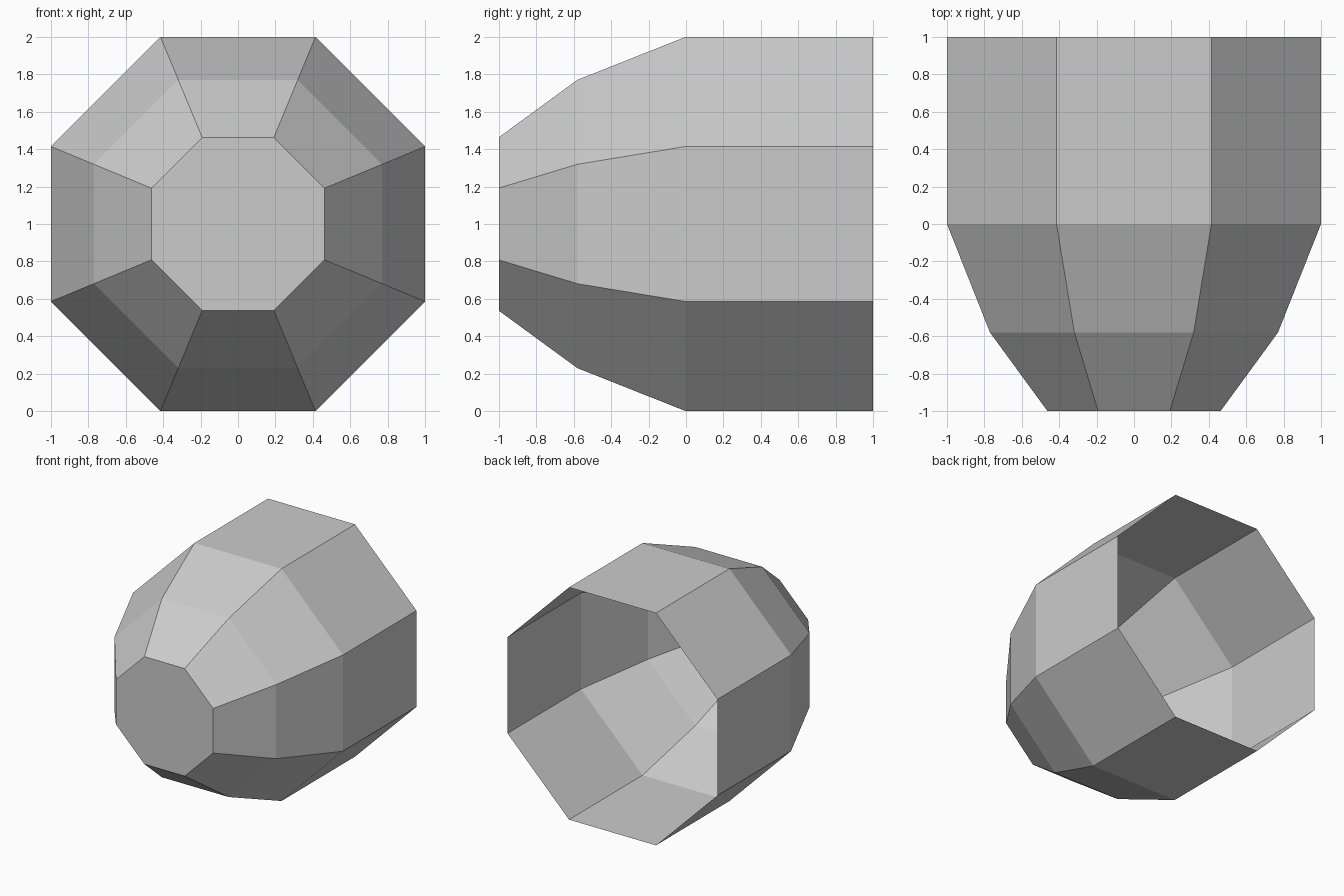
import bpy, bmesh, math

if "Cube" in bpy.data.objects:
    bpy.data.objects.remove(bpy.data.objects["Cube"])

# One flat grey for the whole shell
grey = bpy.data.materials.new("light grey")
grey.diffuse_color = (0.6, 0.6, 0.6, 1)
grey.use_nodes = True
grey.node_tree.nodes["Principled BSDF"].inputs["Base Color"].default_value = grey.diffuse_color

SIDES = 8
# (y, distance from axis to flat side), from nose to open back
RINGS = [(-1.0, 0.463), (-0.58, 0.77), (0.0, 1.0), (1.0, 1.0)]

bm = bmesh.new()


def octagon(y, apothem):
    r = apothem / math.cos(math.pi / SIDES)
    angles = [(i + 0.5) * 2 * math.pi / SIDES for i in range(SIDES)]
    return [bm.verts.new((r * math.cos(a), y, 1 + r * math.sin(a))) for a in angles]


# Tapered walls, open at the back
loops = [octagon(y, a) for y, a in RINGS]
for front, back in zip(loops, loops[1:]):
    for i in range(SIDES):
        j = (i + 1) % SIDES
        bm.faces.new((front[i], front[j], back[j], back[i]))

# Flat nose cap
bm.faces.new(loops[0])
bmesh.ops.recalc_face_normals(bm, faces=bm.faces)

mesh = bpy.data.meshes.new("octagonal_shell")
bm.to_mesh(mesh)
bm.free()
mesh.materials.append(grey)
shell = bpy.data.objects.new("octagonal_shell", mesh)
bpy.context.collection.objects.link(shell)
